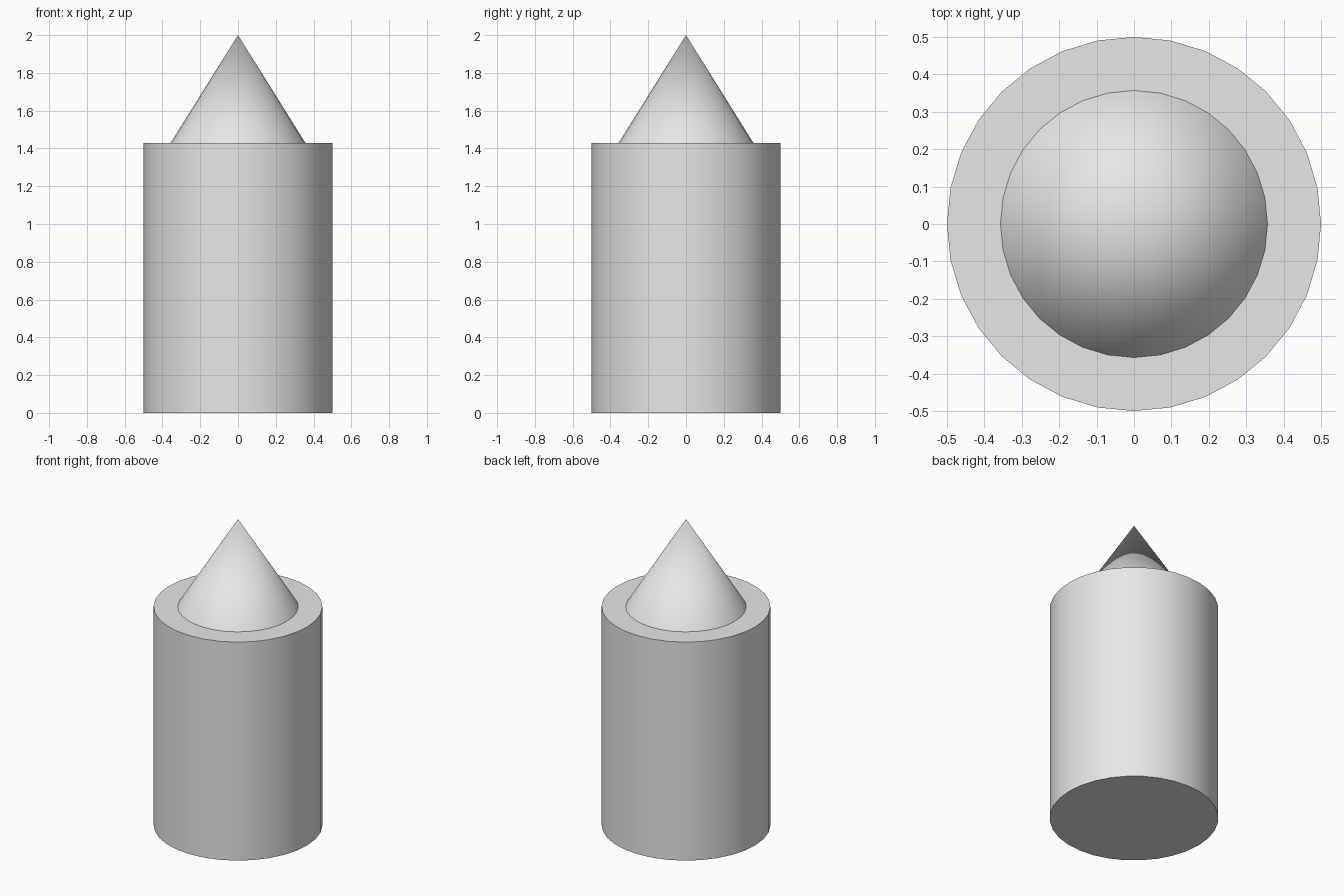
import bpy
import math

SIDES = 32
BODY_RADIUS = 0.5
BODY_HEIGHT = 1.4286
TIP_RADIUS = 0.357
TOTAL_HEIGHT = 2.0

cube = bpy.data.objects.get("Cube")
if cube:
    bpy.data.objects.remove(cube, do_unlink=True)

# Single plain grey material
grey = bpy.data.materials.new("light_grey")
grey.use_nodes = True
colour = (0.8, 0.8, 0.8, 1.0)
grey.diffuse_color = colour
grey.node_tree.nodes["Principled BSDF"].inputs["Base Color"].default_value = colour


def finish(name):
    """Name the active object, give it the material and smooth its sides."""
    obj = bpy.context.object
    obj.name = name
    obj.data.materials.append(grey)
    bpy.ops.object.shade_smooth_by_angle(angle=math.radians(30))
    return obj


# Cylindrical body
bpy.ops.mesh.primitive_cylinder_add(
    vertices=SIDES, radius=BODY_RADIUS, depth=BODY_HEIGHT,
    location=(0, 0, BODY_HEIGHT / 2))
finish("body")

# Pointed tip standing on the body
tip_height = TOTAL_HEIGHT - BODY_HEIGHT
bpy.ops.mesh.primitive_cone_add(
    vertices=SIDES, radius1=TIP_RADIUS, radius2=0, depth=tip_height,
    end_fill_type='NOTHING', location=(0, 0, BODY_HEIGHT + tip_height / 2))
finish("pointed_tip")
